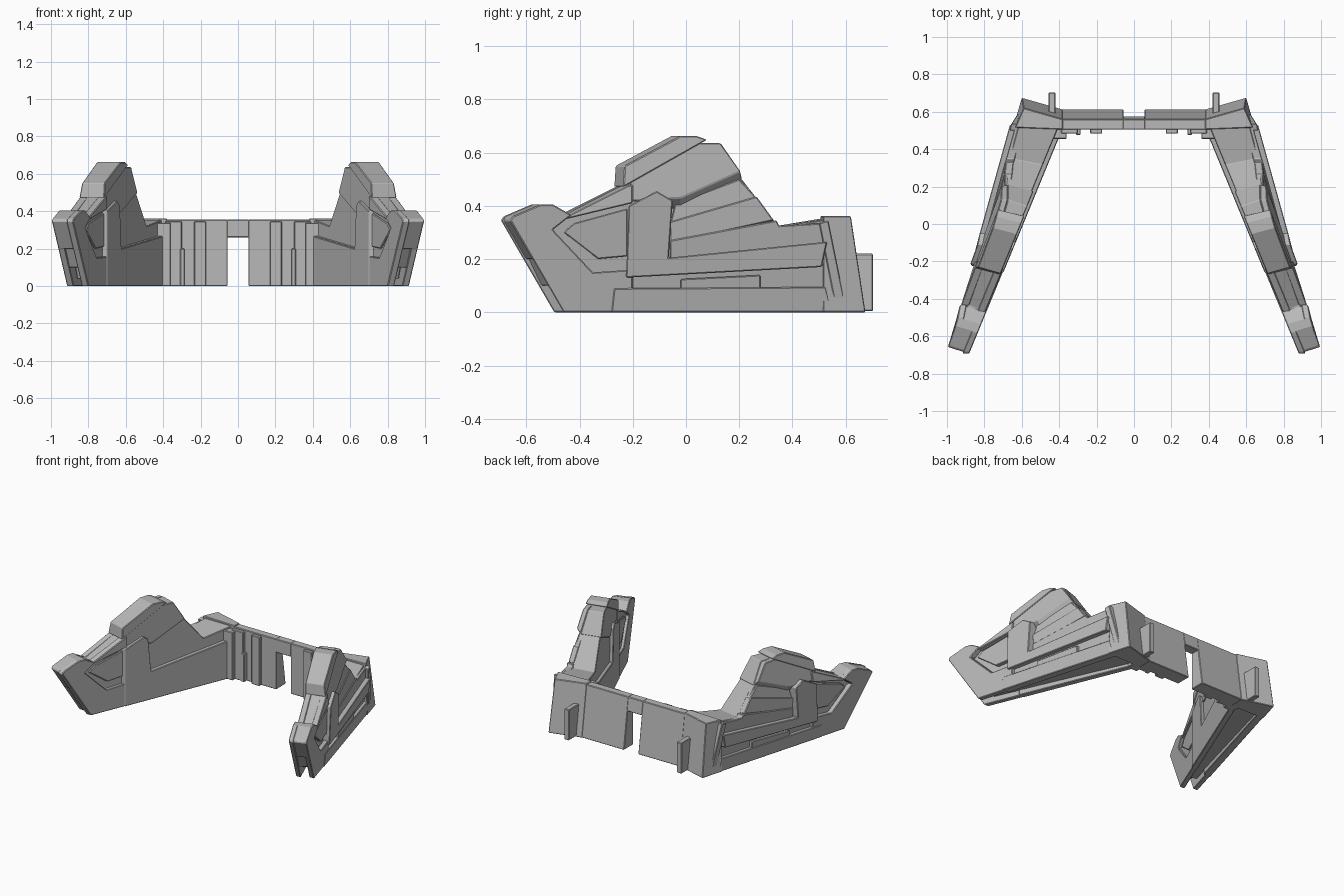
import bpy
import bmesh

cube = bpy.data.objects.get("Cube")
if cube:
    bpy.data.objects.remove(cube, do_unlink=True)

# Single grey finish
grey = bpy.data.materials.new("plain_grey")
grey.use_nodes = True
colour = (0.48, 0.48, 0.48, 1)
grey.diffuse_color = colour
grey.node_tree.nodes["Principled BSDF"].inputs["Base Color"].default_value = colour

OUT, INN = 0, 1


def loft(name, ring_a, ring_b, mirrored=True):
    """Solid between two matching rings of 3D points."""
    bm = bmesh.new()
    a = [bm.verts.new(p) for p in ring_a]
    b = [bm.verts.new(p) for p in ring_b]
    bm.faces.new(a)
    bm.faces.new(b[::-1])
    n = len(a)
    for i in range(n):
        j = (i + 1) % n
        bm.faces.new((a[j], a[i], b[i], b[j]))
    bmesh.ops.recalc_face_normals(bm, faces=bm.faces)
    mesh = bpy.data.meshes.new(name)
    bm.to_mesh(mesh)
    bm.free()
    mesh.materials.append(grey)
    ob = bpy.data.objects.new(name, mesh)
    bpy.context.scene.collection.objects.link(ob)
    mod = ob.modifiers.new("edge_bevel", "BEVEL")
    mod.width = 0.004
    mod.segments = 1
    mod.limit_method = "ANGLE"
    if mirrored:
        ob.modifiers.new("mirror", "MIRROR")


def wing_point(y, z, side, depth):
    """Point at a depth under the outer or inner face of the tapering wing."""
    if side == OUT:
        x = 0.635 + 0.285 * (0.52 - y) + 0.07 * min(z, 0.36) - 0.17 * max(0, z - 0.36)
        return (x - depth, y, z)
    y -= 0.035
    return (0.41 + 0.412 * (0.45 - y) + depth, y, z)


def slab(name, outline, side_a, depth_a, side_b, depth_b, outline_b=None):
    loft(name, [wing_point(y, z, side_a, depth_a) for y, z in outline],
         [wing_point(y, z, side_b, depth_b) for y, z in outline_b or outline])


def plan(name, bottom, top, z0, z1, mirrored=True):
    loft(name, [(x, y, z0) for x, y in bottom], [(x, y, z1) for x, y in top], mirrored)


def box(name, x0, x1, y0, y1, z0, z1):
    ring = [(x0, y0), (x1, y0), (x1, y1), (x0, y1)]
    plan(name, ring, ring, z0, z1)


# Wing core and its crown
slab("wing_core", [(-.40, .04), (-.46, .2), (-.55, .38), (-.43, .365), (-.22, .473),
                   (-.22, .53), (-.02, .64), (.04, .64), (.12, .62), (.21, .5),
                   (.35, .32), (.59, .36), (.59, .02)], OUT, .04, INN, .022)
slab("wing_crown", [(-.235, .47), (-.23, .55), (-.02, .662), (.04, .662), (.08, .648)],
     OUT, .008, INN, .008)

# Rear of the crown, with an undercut lip above the slats
lip = [(-.21, .42), (-.21, .52), (.0, .635), (.13, .635), (.205, .53), (-.02, .43)]
undercut = lip[:4] + [(.212, .497), (-.02, .385)]
slab("crown_lip", lip, OUT, .014, OUT, .05, undercut)
slab("crown_rear", undercut, OUT, .05, INN, .014)

# Wing nose bridging the two cheeks
slab("wing_nose", [(-.575, .2), (-.66, .345), (-.65, .36), (-.545, .405), (-.5, .405),
                   (-.43, .365), (-.5, .31), (-.4, .2)], OUT, .002, INN, .002)
slab("nose_slot_block", [(-.51, .1), (-.56, .205), (-.4, .205), (-.4, .1)],
     OUT, .03, INN, .03)

# Cheek plates, recessed panels and shoulder rails on both faces
cheek = [(-.46, 0), (-.66, .345), (-.65, .36), (-.545, .405), (-.5, .405),
         (-.43, .365), (-.5, .31), (-.35, .15), (-.2, .16), (-.2, 0)]
panel = [(-.46, .3), (-.33, .2), (-.22, .21), (-.22, .39), (-.42, .335)]
shoulder = [(-.45, .35), (-.43, .37), (-.22, .475), (-.2, .48), (-.2, .41)]
for side, label in ((OUT, "outer"), (INN, "inner")):
    slab(label + "_cheek", cheek, side, 0, side, .036)
    slab(label + "_recess_panel", panel, side, .014, side, .05)
    slab(label + "_shoulder_rail", shoulder, side, .006, side, .05)

# Outer armour: tall plate with rail, base rail, centre panel and rear band
slab("outer_tall_plate", [(-.225, .13), (-.215, .4), (-.11, .455), (-.05, .42),
                          (-.065, .205), (.53, .265), (.51, .17)],
     OUT, -.013, OUT, .06)
slab("outer_base_rail", [(-.28, 0), (-.27, .09), (.525, .095), (.55, 0)],
     OUT, -.004, OUT, .05)
slab("outer_channel", [(-.22, .05), (-.22, .14), (.52, .18), (.53, .05)],
     OUT, .02, OUT, .06)
slab("outer_centre_panel", [(-.02, .085), (-.02, .125), (.28, .14), (.28, .09)],
     OUT, 0, OUT, .03)
slab("outer_rear_band", [(.5, .335), (.535, .345), (.605, 0), (.565, 0)],
     OUT, -.002, OUT, .06)

# Fanned slats stepping down the outer face
slats = [[(-.06, .33), (-.04, .41), (.2, .5), (.265, .43)],
         [(-.06, .26), (-.06, .34), (.265, .435), (.33, .345)],
         [(-.06, .19), (-.06, .27), (.34, .345), (.35, .325), (.51, .335), (.53, .25)]]
for i, outline in enumerate(slats):
    slab("fan_slat_%d" % (i + 1), outline, OUT, .034 - .006 * i, OUT, .07)

# Inner armour plate
slab("inner_plate", [(-.225, 0), (-.225, .4), (-.09, .455), (-.06, .43),
                     (-.04, .2), (.5, .268), (.5, 0)], INN, -.004, INN, .04)

# Rear wall with doorway, angled corners and lintel
plan("rear_wall", [(.055, .505), (.385, .505), (.385, .612), (.055, .612)],
     [(.055, .505), (.385, .505), (.385, .56), (.055, .56)], 0, .355)
plan("rear_corner", [(.38, .505), (.38, .612), (.6, .675), (.646, .515)],
     [(.38, .505), (.38, .56), (.59, .62), (.636, .515)], 0, .362)
plan("door_lintel", [(-.06, .505), (.06, .505), (.06, .575), (-.06, .575)],
     [(-.06, .505), (.06, .505), (.06, .56), (-.06, .56)], .26, .355, False)

# Inner wall ribs and rear fins
box("wall_rib", .17, .235, .483, .52, 0, .345)
box("wall_step", .30, .39, .483, .52, 0, .345)
box("corner_step", .36, .44, .455, .52, 0, .338)
box("low_step", .285, .31, .476, .52, 0, .2)
box("rear_fin", .42, .457, .56, .703, .004, .22)
